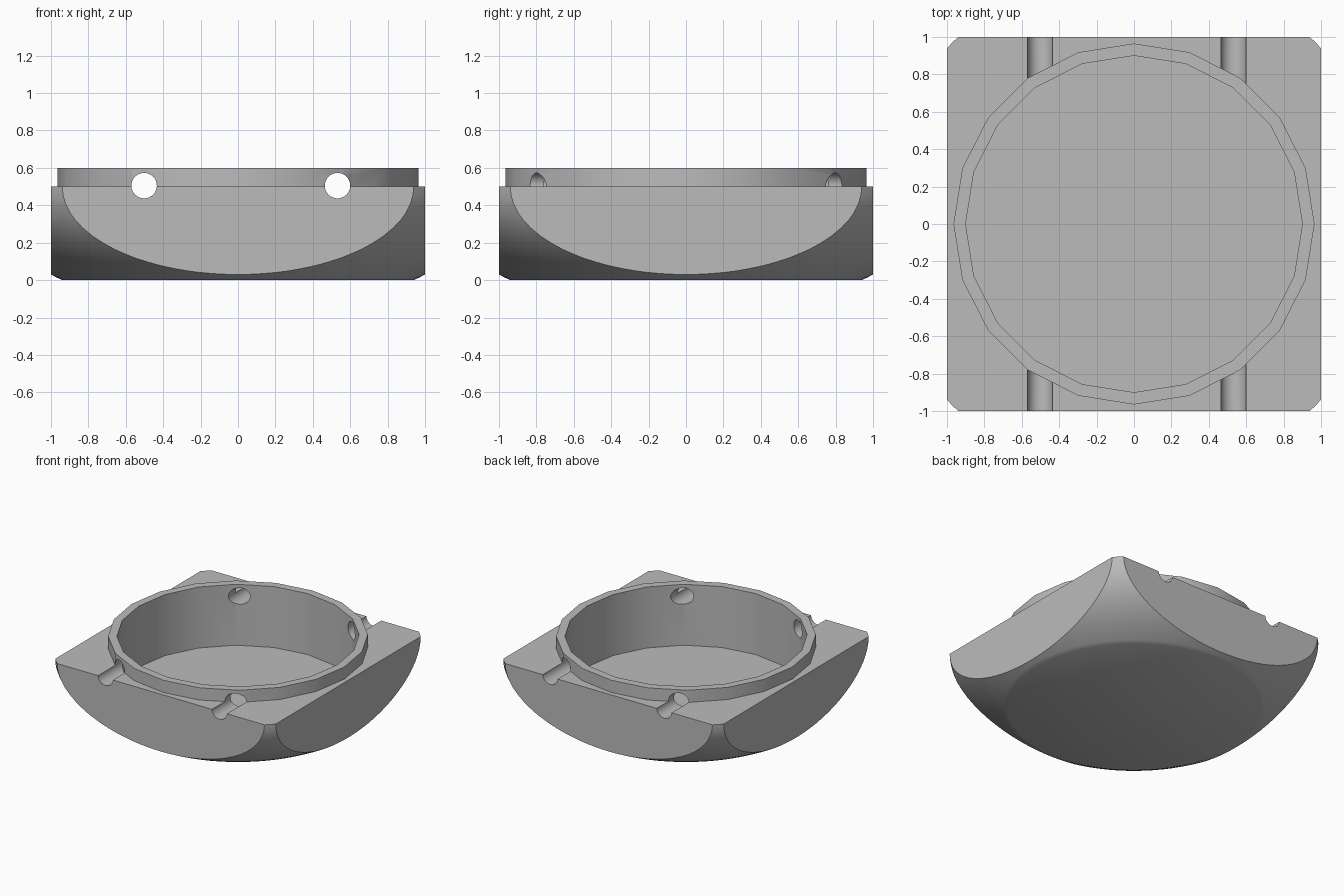
import bpy
import math

cube = bpy.data.objects.get("Cube")
if cube:
    bpy.data.objects.remove(cube, do_unlink=True)

TOP = 0.5          # height of the square deck
RIM_TOP = 0.6      # height of the round rim
FLOOR = 0.1        # floor of the round well

grey = bpy.data.materials.new("plain_grey")
grey.use_nodes = True
colour = (0.5, 0.5, 0.5, 1)
grey.diffuse_color = colour
grey.node_tree.nodes["Principled BSDF"].inputs["Base Color"].default_value = colour


def finish(name):
    obj = bpy.context.object
    obj.name = name
    bpy.ops.object.transform_apply(location=True, rotation=True, scale=True)
    obj.data.materials.append(grey)
    return obj


def upright_cylinder(name, radius, low, high):
    bpy.ops.mesh.primitive_cylinder_add(vertices=20, radius=radius, depth=high - low,
                                        location=(0, 0, (low + high) / 2))
    return finish(name)


def combine(target, tool, operation):
    mod = target.modifiers.new(operation.lower(), 'BOOLEAN')
    mod.operation = operation
    mod.solver = 'EXACT'
    mod.object = tool
    bpy.ops.object.select_all(action='DESELECT')
    target.select_set(True)
    bpy.context.view_layer.objects.active = target
    bpy.ops.object.modifier_apply(modifier=mod.name)
    bpy.data.objects.remove(tool, do_unlink=True)


# Square block rounded underneath by a flattened sphere
bpy.ops.mesh.primitive_cube_add(size=2, location=(0, 0, TOP / 2), scale=(1, 1, TOP / 2))
bowl = finish("bowl_base")
bpy.ops.mesh.primitive_uv_sphere_add(segments=96, ring_count=48, radius=1.373,
                                     location=(0, 0, TOP), scale=(1, 1, 0.5))
combine(bowl, finish("rounding"), 'INTERSECT')

# Raised rim and the well inside it
combine(bowl, upright_cylinder("rim", 0.965, 0.42, RIM_TOP), 'UNION')
combine(bowl, upright_cylinder("well", 0.9, FLOOR, 0.8), 'DIFFERENCE')

# Two round channels running front to back
for x in (-0.502, 0.532):
    bpy.ops.mesh.primitive_cylinder_add(vertices=32, radius=0.068, depth=3,
                                        location=(x, 0, 0.505),
                                        rotation=(math.pi / 2, 0, 0))
    combine(bowl, finish("channel"), 'DIFFERENCE')

bowl.select_set(True)
bpy.context.view_layer.objects.active = bowl
bpy.ops.object.shade_smooth_by_angle(angle=math.radians(30))
